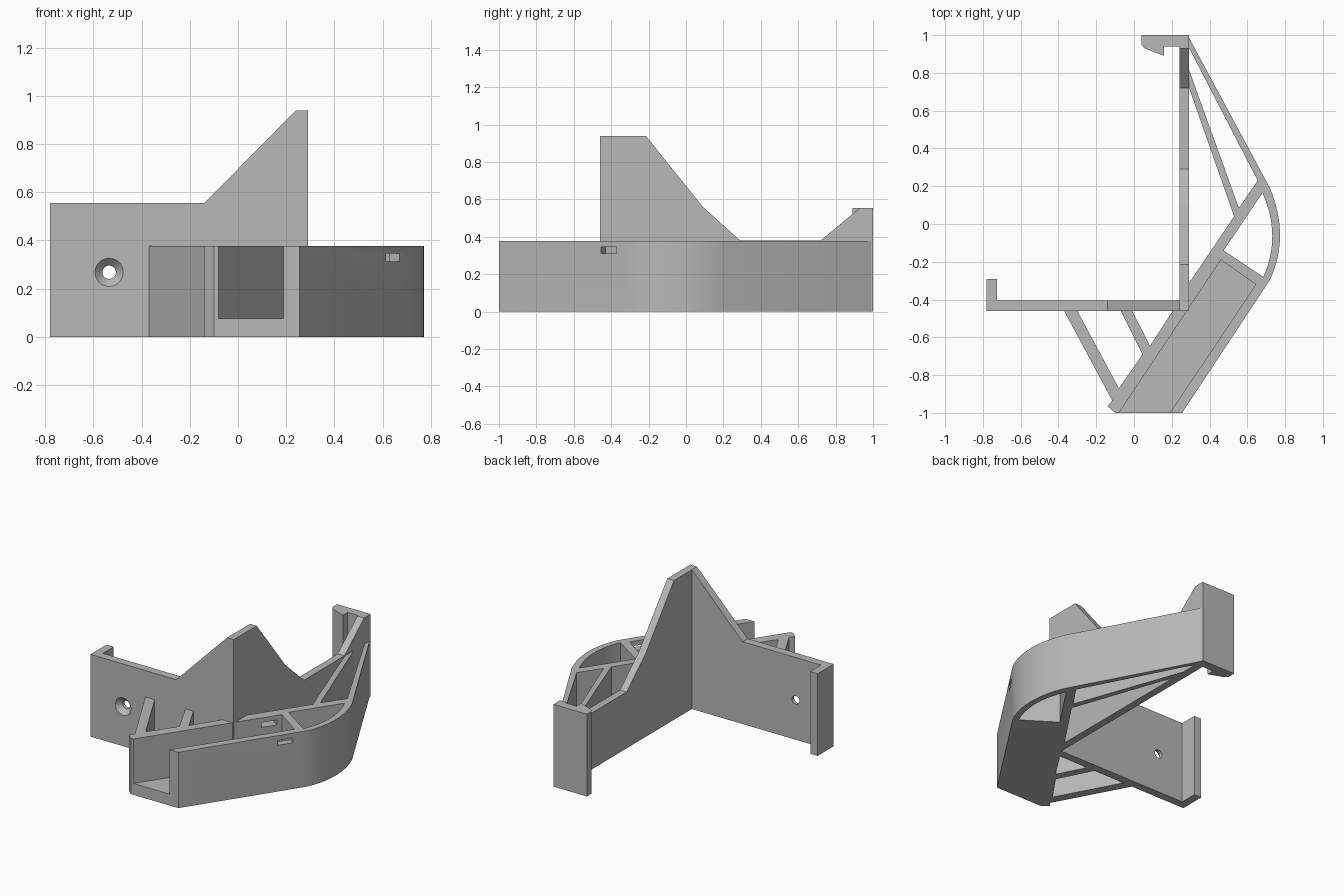
import bpy
import bmesh
import math
from mathutils import Vector

if "Cube" in bpy.data.objects:
    bpy.data.objects.remove(bpy.data.objects["Cube"], do_unlink=True)

grey = bpy.data.materials.new("plain_grey")
grey.use_nodes = True
colour = (0.48, 0.48, 0.48, 1)
grey.diffuse_color = colour
grey.node_tree.nodes["Principled BSDF"].inputs["Base Color"].default_value = colour

ARM_TOP = 0.377
PLATE_TOP = 0.555


def prism(name, points, low, high, axis="z"):
    """Extrude a flat outline along an axis."""
    place = {"z": lambda a, b, d: (a, b, d),
             "y": lambda a, b, d: (a, d, b),
             "x": lambda a, b, d: (d, a, b)}[axis]
    bm = bmesh.new()
    base = bm.faces.new([bm.verts.new(place(a, b, low)) for a, b in points])
    out = bmesh.ops.extrude_face_region(bm, geom=[base])
    verts = [g for g in out["geom"] if isinstance(g, bmesh.types.BMVert)]
    bmesh.ops.translate(bm, verts=verts, vec=Vector(place(0, 0, high - low)))
    bmesh.ops.recalc_face_normals(bm, faces=bm.faces)
    mesh = bpy.data.meshes.new(name)
    bm.to_mesh(mesh)
    bm.free()
    mesh.materials.append(grey)
    obj = bpy.data.objects.new(name, mesh)
    bpy.context.collection.objects.link(obj)
    return obj


def arc(start, middle, end, steps=16):
    """Shallow curve passing through three points."""
    a, m, c = Vector(start), Vector(middle), Vector(end)
    b = 2 * m - (a + c) / 2
    ts = [i / steps for i in range(steps + 1)]
    return [tuple(a * (1 - t) ** 2 + b * 2 * t * (1 - t) + c * t * t) for t in ts]


def cut(obj, cutter):
    cutter.hide_render = True
    mod = obj.modifiers.new("cut", "BOOLEAN")
    mod.operation = "DIFFERENCE"
    mod.solver = "EXACT"
    mod.object = cutter
    bpy.context.view_layer.objects.active = obj
    bpy.ops.object.modifier_apply(modifier=mod.name)
    bpy.data.objects.remove(cutter, do_unlink=True)


def smooth(obj):
    bpy.ops.object.select_all(action="DESELECT")
    obj.select_set(True)
    bpy.context.view_layer.objects.active = obj
    bpy.ops.object.shade_smooth_by_angle(angle=math.radians(25))


# Front plate with its raised shoulder and end lip
front_plate = prism("front_plate", [(-0.78, 0), (0.24, 0), (0.24, 0.94),
                    (-0.14, PLATE_TOP), (-0.78, PLATE_TOP)], -0.46, -0.405, "y")
prism("front_plate_lip", [(-0.78, -0.405), (-0.725, -0.405), (-0.725, -0.29),
                          (-0.78, -0.29)], 0, PLATE_TOP)

# Countersunk screw hole
for r1, r2, depth, y in ((0.028, 0.028, 0.3, -0.43), (0.059, 0.027, 0.034, -0.4435)):
    bpy.ops.mesh.primitive_cone_add(vertices=32, radius1=r1, radius2=r2, depth=depth,
                                    location=(-0.535, y, 0.268),
                                    rotation=(-math.pi / 2, 0, 0))
    cut(front_plate, bpy.context.object)
smooth(front_plate)

# Side plate with tall front peak and low middle
prism("side_plate", [(-0.46, 0), (0.94, 0), (0.94, PLATE_TOP), (0.93, PLATE_TOP),
                     (0.72, 0.38), (0.29, 0.38), (0.09, 0.56), (-0.215, 0.94),
                     (-0.46, 0.94)], 0.24, 0.29, "x")

# Rear hook with a barbed tip
prism("rear_hook", [(0.29, 1), (0.04, 1), (0.04, 0.95), (0.055, 0.93), (0.16, 0.89),
                    (0.16, 0.94), (0.29, 0.94)], 0, PLATE_TOP)

# Arm frame: full outline, then pockets leave the struts
outline = [(0.285, 0.998)]
outline += arc((0.72, 0.19), (0.773, -0.06), (0.72, -0.295))
outline += [(0.255, -1), (-0.1, -1), (-0.14, -0.965), (-0.115, -0.935),
            (-0.37, -0.46), (-0.365, -0.44), (0.27, -0.44), (0.27, 0.998)]
arm_frame = prism("arm_frame", outline, 0, ARM_TOP)

pockets = {
    "outer_pocket": [(0.25, 0.935), (0.29, 0.935), (0.655, 0.23), (0.555, 0.085),
                     (0.29, 0.82), (0.25, 0.82)],
    "inner_pocket": [(0.25, 0.725), (0.29, 0.725), (0.53, 0.04), (0.29, -0.315),
                     (0.25, -0.315)],
    "curved_pocket": [(0.475, -0.14)] + arc((0.68, 0.165), (0.732, -0.06), (0.685, -0.28)),
    "front_pocket": [(-0.30, -0.46), (-0.08, -0.87), (0.045, -0.69), (-0.07, -0.46),
                     (-0.07, -0.42), (-0.30, -0.42)],
    "corner_pocket": [(-0.01, -0.46), (0.085, -0.645), (0.205, -0.46),
                      (0.205, -0.42), (-0.01, -0.42)],
}
for name, points in pockets.items():
    cut(arm_frame, prism(name, points, -0.1, 0.6))

# Open tray with a floor
cut(arm_frame, prism("tray_space", [(-0.147, -1.1), (0.123, -1.1), (0.645, -0.32),
                                    (0.46, -0.19)], 0.077, 0.6))

# Small slot through both tray walls
along = Vector((0.56, 0.83))
across = Vector((-0.83, 0.56))
centre = Vector((0.645, -0.415))
slot = [centre + along * a + across * b
        for a, b in ((-0.05, -0.1), (0.05, -0.1), (0.05, 0.46), (-0.05, 0.46))]
cut(arm_frame, prism("wall_slot", [tuple(p) for p in slot], 0.312, 0.345))
smooth(arm_frame)
